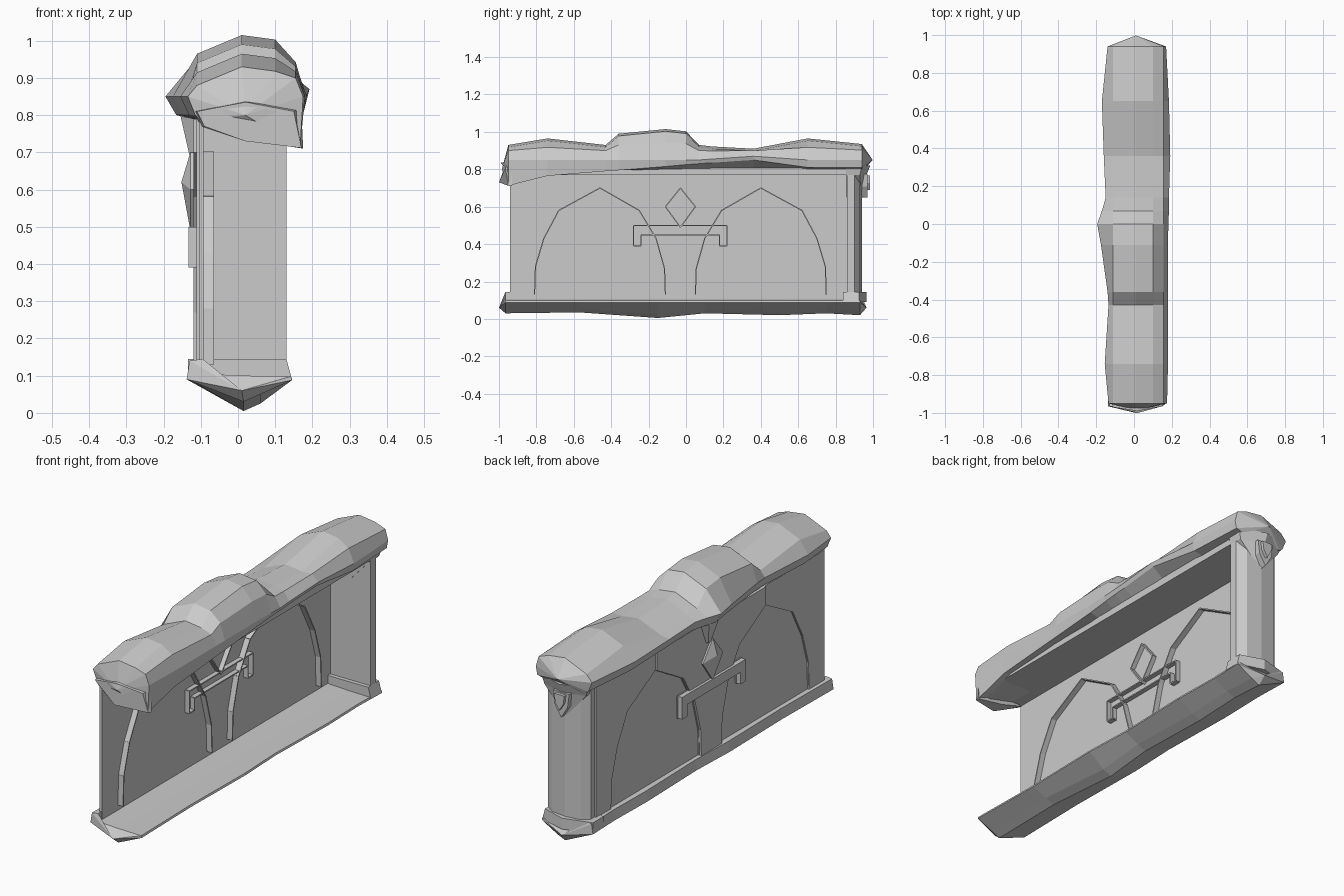
import bpy, math
from mathutils import Vector


def mesh(name, verts, faces):
    me = bpy.data.meshes.new(name)
    me.from_pydata([tuple(v) for v in verts], [], faces)
    ob = bpy.data.objects.new(name, me)
    bpy.context.collection.objects.link(ob)
    return ob


def loft(name, rings, tips=None):
    """Skin equal-length rings; ends are capped flat or fanned to a tip point."""
    n = len(rings[0])
    verts = [p for r in rings for p in r]
    faces = [(i * n + j, i * n + (j + 1) % n, (i + 1) * n + (j + 1) % n, (i + 1) * n + j)
             for i in range(len(rings) - 1) for j in range(n)]
    last = (len(rings) - 1) * n
    if tips:
        a = len(verts)
        verts += tips
        faces += [(a, (j + 1) % n, j) for j in range(n)]
        faces += [(a + 1, last + j, last + (j + 1) % n) for j in range(n)]
    else:
        faces += [tuple(reversed(range(n))), tuple(range(last, last + n))]
    ob = mesh(name, verts, faces)
    import bmesh
    bm = bmesh.new()
    bm.from_mesh(ob.data)
    bmesh.ops.recalc_face_normals(bm, faces=bm.faces)
    bm.to_mesh(ob.data)
    bm.free()
    return ob


def plate(name, outline, x0, x1):
    """Outline in (y, z) extruded from x0 to x1."""
    return loft(name, [[(x, y, z) for y, z in outline] for x in (x0, x1)])


def strip(name, path, x0, x1, t=0.003):
    """Thin wall following a (y, z) path."""
    for a, b in zip(path, path[1:]):
        a, b = Vector(a), Vector(b)
        d = (b - a).normalized() * t
        n = Vector((-d.y, d.x))
        plate(name, [a + n, b + n, b - n, a - n], x0, x1)


C = -0.03  # centre line of the arcade
IN = [(0.08, 0.13), (0.085, 0.27), (0.13, 0.43), (0.22, 0.58), (0.43, 0.70)]
OUT = [(0.43, 0.70), (0.65, 0.58), (0.73, 0.43), (0.775, 0.28), (0.78, 0.13)]


def side(pts, s):
    return [(C + s * d, z) for d, z in pts]


# Back panel and soffit
plate("back_panel", [(-0.94, 0.08), (0.90, 0.08), (0.90, 0.79), (-0.94, 0.79)], -0.105, -0.093)
plate("soffit", [(-0.94, 0.77), (0.90, 0.77), (0.90, 0.83), (-0.94, 0.83)], -0.10, 0.13)

# Raised arcade on the outer face: central pillar and end spandrels
top = [(0.43, 0.79)]
plate("center_pillar", side(IN + top, 1) + side(IN + top, -1)[::-1], -0.12, -0.10)
for s in (1, -1):
    plate("end_spandrel", side(OUT + [(0.90, 0.13), (0.90, 0.79)] + top, s), -0.112, -0.10)
    strip("arch_rib", side(IN + OUT[1:], s), -0.11, -0.065)

# Pillar crossbar with drops, and the faceted diamond
bar = [(0.25, 0.39), (0.25, 0.50), (-0.25, 0.50), (-0.25, 0.39),
       (-0.21, 0.39), (-0.21, 0.45), (0.21, 0.45), (0.21, 0.39)]
bar = side(bar, 1)
plate("pillar_crossbar", bar, -0.133, -0.10)
strip("crossbar_edge", bar + bar[:1], -0.11, -0.07)
dia = side([(0.08, 0.60), (0, 0.70), (-0.08, 0.60), (0, 0.49)], 1)
strip("diamond_edge", dia + dia[:1], -0.11, -0.07)
loft("diamond", [[(-0.10, y, z) for y, z in dia], [(-0.128, y, z) for y, z in dia]],
     [(-0.10, C, 0.6), (-0.152, C, 0.62)])

# Keystone drop beneath the beam
loft("keystone", [[(-0.10, -0.07, 0.81), (-0.10, 0.07, 0.81), (-0.155, 0.04, 0.80), (-0.155, -0.04, 0.80)],
                  [(-0.10, -0.02, 0.69), (-0.10, 0.02, 0.69), (-0.13, 0.01, 0.69), (-0.13, -0.01, 0.69)]])

# End post and its corbel
sec = [(-0.10, 0.86), (-0.105, 0.90), (-0.07, 0.93), (0.01, 0.94), (0.09, 0.93), (0.13, 0.90), (0.13, 0.86)]
loft("end_post", [[(x, y, z) for x, y in sec] for z in (0.10, 0.82)])
loft("post_corbel",
     [[(-0.11, 0.855, 0.82), (-0.12, 0.94, 0.82), (0.01, 0.985, 0.82), (0.14, 0.94, 0.82), (0.14, 0.855, 0.82)],
      [(-0.10, 0.857, 0.77), (-0.10, 0.93, 0.77), (0.01, 0.965, 0.77), (0.13, 0.93, 0.77), (0.13, 0.857, 0.77)],
      [(0.0, 0.857, 0.65), (0.0, 0.935, 0.65), (0.01, 0.945, 0.65), (0.02, 0.935, 0.65), (0.02, 0.857, 0.65)]])
for w, y, z in ((0.045, 0.97, 0.73), (0.028, 0.985, 0.74)):
    outline = [(-w, z + w), (w, z + w), (w * 0.8, z - w * 0.5), (0, z - w * 1.8), (-w * 0.8, z - w * 0.5)]
    loft("corbel_ornament", [[(0.01 + x, yy, zz) for x, zz in outline] for yy in (0.93, y)])

# Base plinth with an uneven keel
rings = []
for y, w, zb in ((-0.965, 1.0, 0.03), (-0.57, 0.95, 0.035), (-0.15, 1.0, 0.005), (0.10, 0.93, 0.03),
                 (0.50, 1.0, 0.02), (0.75, 0.96, 0.03), (0.93, 1.0, 0.02)):
    rings.append([(x, y, z) for x, z in (
        (-0.095, 0.145), (-0.13 * w, 0.14), (-0.138 * w, 0.09), (0.015, zb), (0.06, zb + 0.02),
        (0.145 * w, 0.088), (0.142 * w, 0.098), (0.02, 0.10), (-0.095, 0.105))])
loft("base_plinth", rings, [(0.01, -1.0, 0.06), (0.01, 0.965, 0.06)])
# Raised footing below the post
loft("post_footing", [[(-0.135, 0.84, z), (-0.135, 0.925, z), (0.01, 0.965, z), (k, 0.925, z), (k, 0.84, z)]
                      for k, z in ((0.145, 0.09), (0.13, 0.145))])

# Rolling top beam: y, left x, right x, crest z, right lower edge z
rings = []
for y, xl, xr, zt, zb in (
        (-0.95, -0.135, 0.175, 0.93, 0.712), (-0.74, -0.155, 0.18, 0.965, 0.765),
        (-0.43, -0.135, 0.18, 0.93, 0.79), (-0.36, -0.14, 0.18, 0.99, 0.795),
        (-0.11, -0.175, 0.18, 1.015, 0.815), (0.0, -0.195, 0.182, 1.003, 0.825),
        (0.07, -0.17, 0.185, 0.93, 0.83), (0.14, -0.15, 0.185, 0.922, 0.835),
        (0.36, -0.16, 0.192, 0.91, 0.85), (0.65, -0.17, 0.185, 0.965, 0.81),
        (0.94, -0.14, 0.17, 0.935, 0.81)):
    zr = max(0.85, zb + 0.02)
    rings.append([(x, y, z) for x, z in (
        (-0.10, 0.785), (xl * 0.85, 0.80), (xl, 0.85), (-0.11, zt - 0.05), (0.01, zt), (0.10, zt - 0.012),
        (0.155, (zt + zr) / 2 + 0.01), (xr, zr), (xr - 0.008, zb), (0.12, min(0.80, zb + 0.02)))])
loft("top_beam", rings, [(0.02, -0.985, 0.80), (0.01, 0.998, 0.85)])
# Overhanging lip on the open end of the beam
loft("beam_end_lip", [[(-0.10, -0.93, 0.77), (0.02, -0.93, 0.735), (0.175, -0.93, 0.71),
                       (0.17, -0.93, 0.82), (0.02, -0.93, 0.84), (-0.12, -0.93, 0.81)],
                      [(-0.09, -0.955, 0.77), (0.02, -1.0, 0.73), (0.17, -0.95, 0.712),
                       (0.15, -0.965, 0.81), (0.02, -0.99, 0.835), (-0.11, -0.97, 0.81)]])
